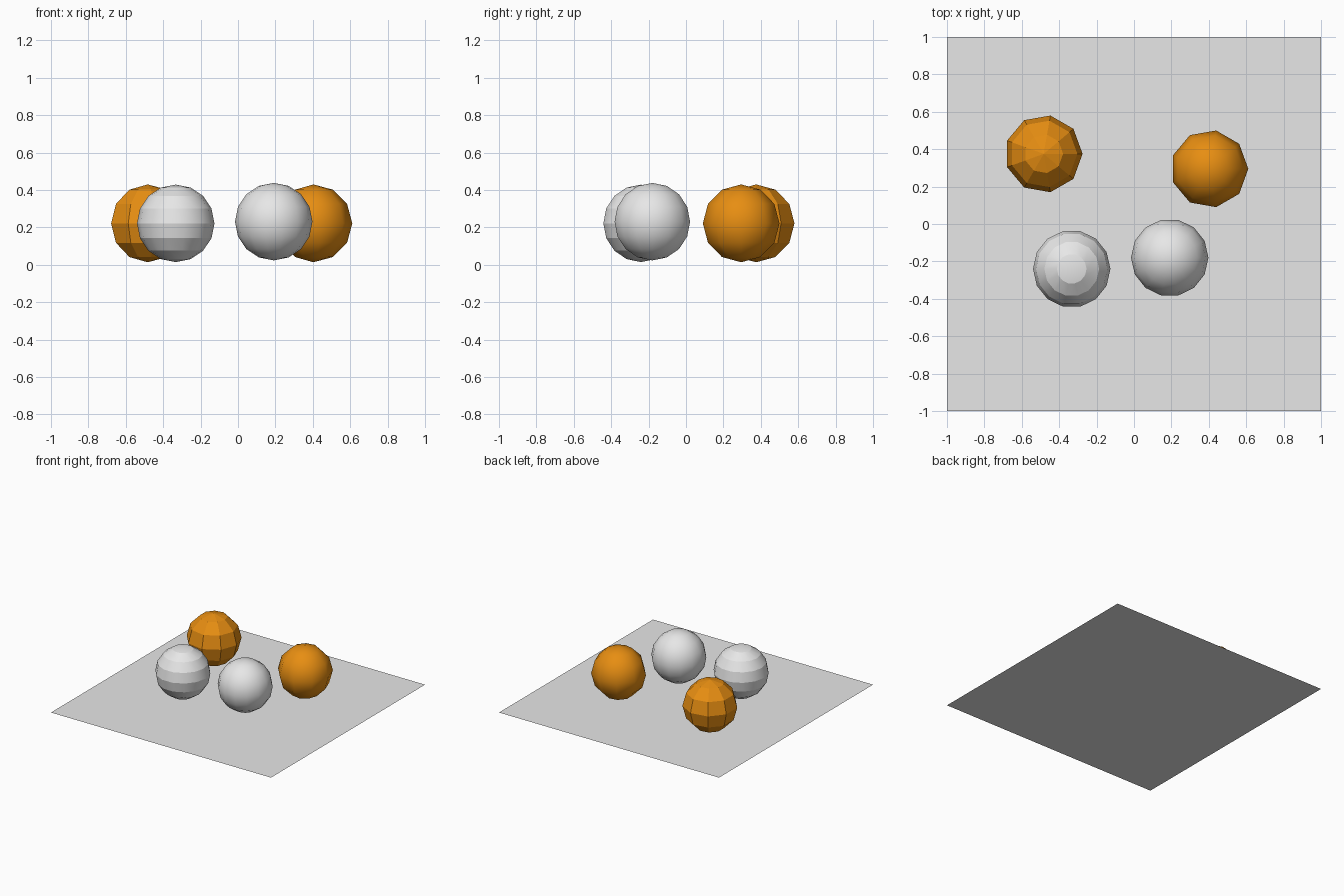
import bpy, bmesh, math

if "Cube" in bpy.data.objects:
    bpy.data.objects.remove(bpy.data.objects["Cube"])


def material(name, rgb):
    m = bpy.data.materials.new(name)
    m.diffuse_color = (*rgb, 1)
    m.use_nodes = True
    m.node_tree.nodes["Principled BSDF"].inputs["Base Color"].default_value = m.diffuse_color
    return m


white = material("pale grey", (0.8, 0.8, 0.8))
orange = material("orange", (0.8, 0.27, 0.006))


def add_object(name, bm, mat):
    mesh = bpy.data.meshes.new(name)
    bm.to_mesh(mesh)
    bm.free()
    mesh.materials.append(mat)
    obj = bpy.data.objects.new(name, mesh)
    bpy.context.collection.objects.link(obj)
    return obj


def ball(name, centre, radius, sides, rings, mat, shading):
    """shading: 'flat', 'smooth', or 'banded' (smooth around, sharp between rings)"""
    bm = bmesh.new()
    bmesh.ops.create_uvsphere(bm, u_segments=sides, v_segments=rings, radius=radius)
    # turn so that one corner points along +x
    v = max(bm.verts, key=lambda p: p.co.x if abs(p.co.z) < 0.01 else -1)
    turn = -math.atan2(v.co.y, v.co.x)
    for p in bm.verts:
        x, y = p.co.x, p.co.y
        p.co.x = x * math.cos(turn) - y * math.sin(turn) + centre[0]
        p.co.y = x * math.sin(turn) + y * math.cos(turn) + centre[1]
        p.co.z += centre[2]
    for f in bm.faces:
        f.smooth = shading != "flat"
    if shading == "banded":
        for e in bm.edges:
            if abs(e.verts[0].co.z - e.verts[1].co.z) < 1e-4:
                e.smooth = False
    return add_object(name, bm, mat)


# Floor sheet
bm = bmesh.new()
bmesh.ops.create_grid(bm, x_segments=1, y_segments=1, size=1)
add_object("floor_sheet", bm, white)

# Four balls
ball("faceted_orange_ball", (-0.483, 0.375, 0.222), 0.208, 9, 6, orange, "flat")
ball("smooth_orange_ball", (0.403, 0.295, 0.222), 0.208, 9, 6, orange, "smooth")
ball("banded_pale_ball", (-0.333, -0.24, 0.222), 0.207, 14, 8, white, "banded")
ball("smooth_pale_ball", (0.191, -0.18, 0.231), 0.207, 14, 8, white, "smooth")
